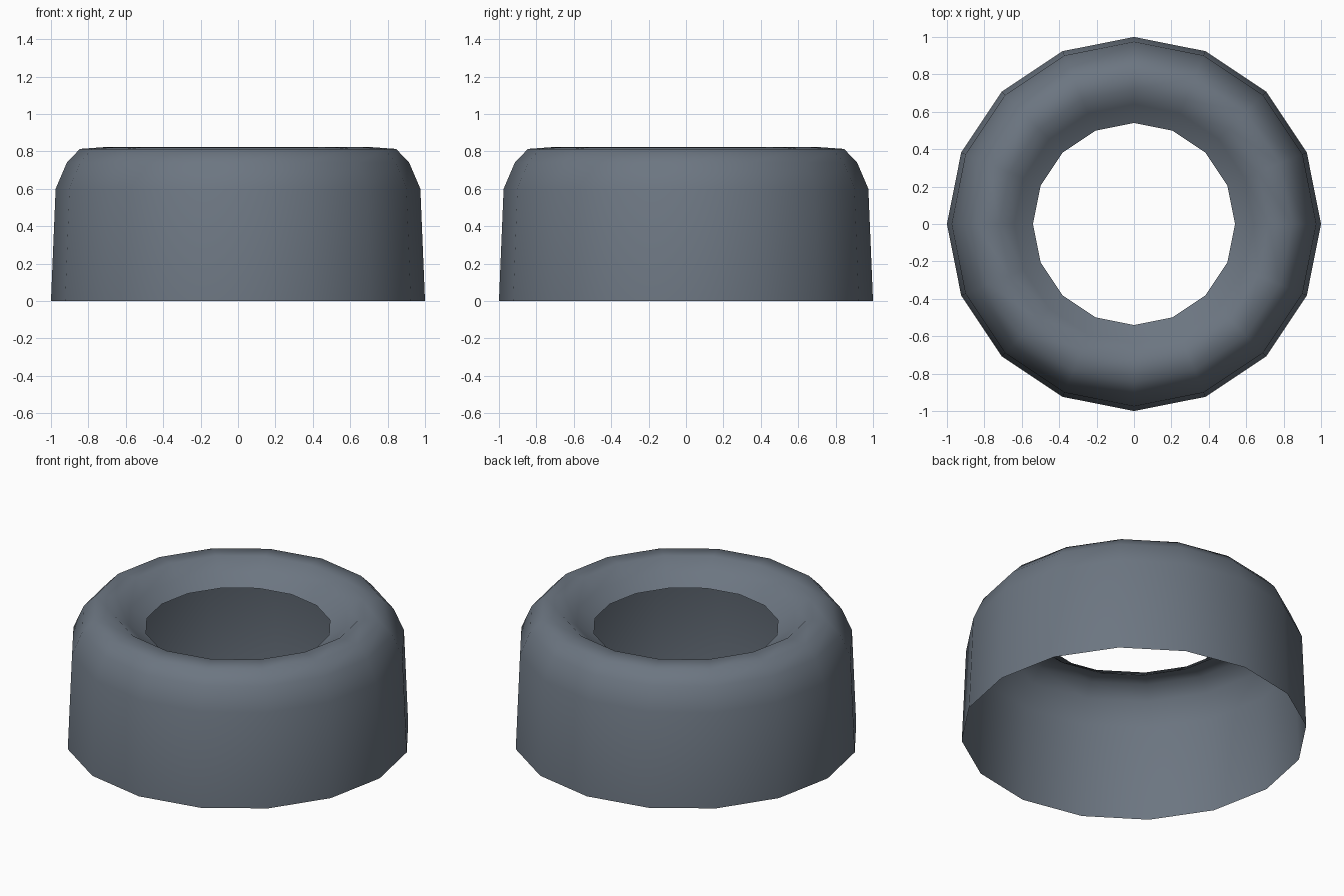
import bpy
import bmesh
from math import cos, sin, tau

cube = bpy.data.objects.get("Cube")
if cube:
    bpy.data.objects.remove(cube, do_unlink=True)

SIDES = 16

# Slate grey material
slate = bpy.data.materials.new("slate grey")
slate.use_nodes = True
colour = (0.15, 0.18, 0.22, 1.0)
slate.diffuse_color = colour
slate.node_tree.nodes["Principled BSDF"].inputs["Base Color"].default_value = colour

# Open shell profile (radius, height): outer wall, rounded shoulder, dished hole
profile = [(1.0, 0.0), (0.975, 0.6), (0.915, 0.74), (0.845, 0.813),
           (0.72, 0.822), (0.64, 0.755), (0.54, 0.70)]

# Revolve the profile into rings and bridge neighbouring rings
bm = bmesh.new()
rings = [[bm.verts.new((r * cos(tau * i / SIDES), r * sin(tau * i / SIDES), z))
          for i in range(SIDES)] for r, z in profile]
for low, high in zip(rings, rings[1:]):
    for i in range(SIDES):
        j = (i + 1) % SIDES
        face = bm.faces.new((low[i], low[j], high[j], high[i]))
        face.smooth = True

mesh = bpy.data.meshes.new("ring_shell")
bm.to_mesh(mesh)
bm.free()
mesh.materials.append(slate)
shell = bpy.data.objects.new("ring_shell", mesh)
bpy.context.collection.objects.link(shell)
